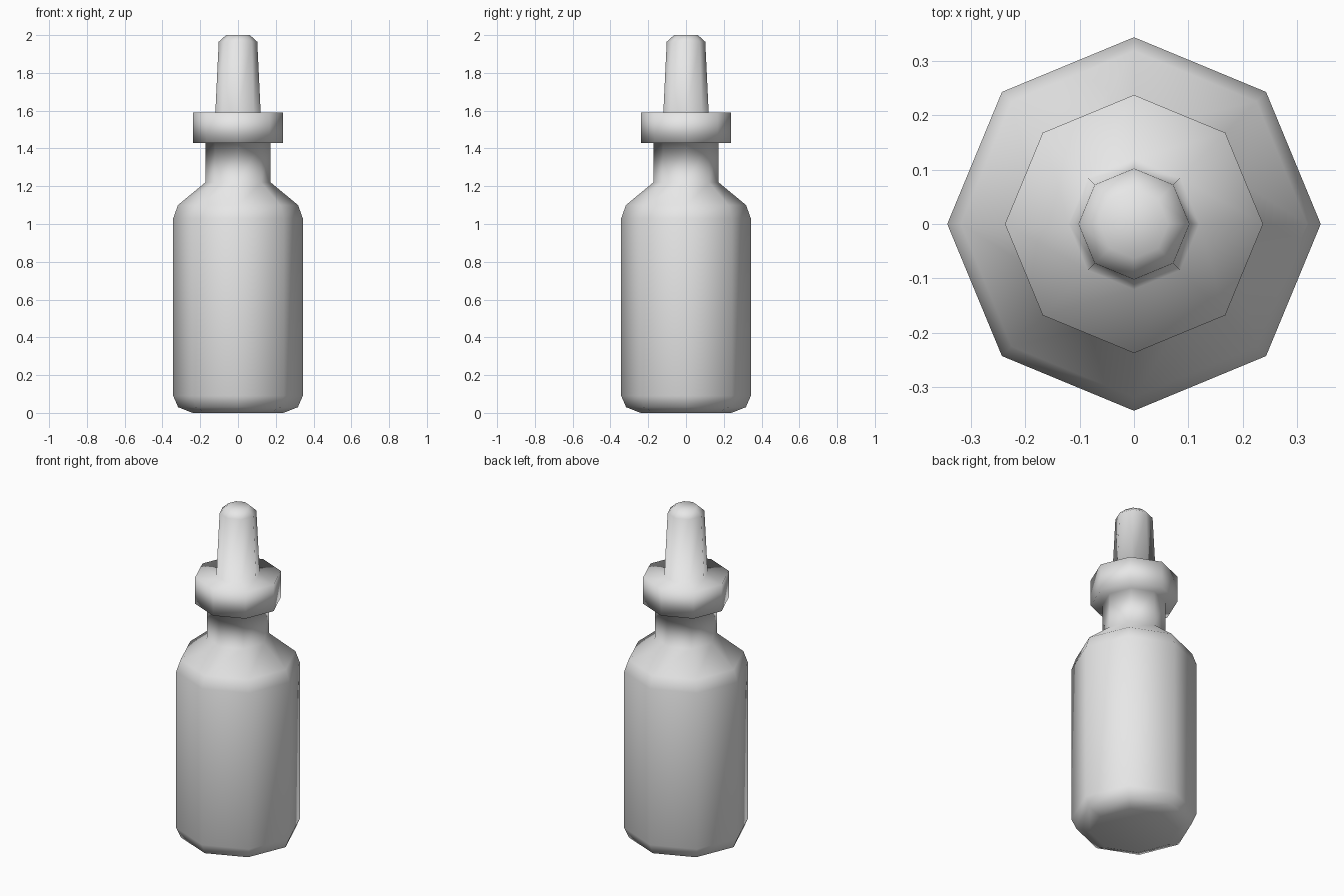
import bpy
import bmesh
from math import cos, sin, tau

cube = bpy.data.objects.get("Cube")
if cube:
    bpy.data.objects.remove(cube, do_unlink=True)

SIDES = 8

# One flat colour
grey = bpy.data.materials.new("plain_grey")
grey.use_nodes = True
colour = (0.8, 0.8, 0.8, 1)
grey.diffuse_color = colour
grey.node_tree.nodes["Principled BSDF"].inputs["Base Color"].default_value = colour

# Profile sections as (radius, height), from the base upward
body = [(0.24, 0), (0.317, 0.03), (0.343, 0.09), (0.343, 1.03)]
shoulder = [(0.318, 1.10), (0.173, 1.22)]
neck = [(0.173, 1.43)]
collar = [(0.237, 1.43), (0.237, 1.59)]
nozzle = [(0.12, 1.59), (0.102, 1.965), (0.063, 2.0)]


def lathe(name, profile, material):
    """Turn a profile into a closed, smooth, eight-sided solid."""
    bm = bmesh.new()
    angles = [tau * i / SIDES for i in range(SIDES)]
    rings = [[bm.verts.new((r * cos(a), r * sin(a), z)) for a in angles]
             for r, z in profile]
    for low, high in zip(rings, rings[1:]):
        for i in range(SIDES):
            j = (i + 1) % SIDES
            bm.faces.new((low[i], low[j], high[j], high[i]))
    bm.faces.new(rings[0][::-1])
    bm.faces.new(rings[-1])
    for face in bm.faces:
        face.smooth = True
    mesh = bpy.data.meshes.new(name)
    bm.to_mesh(mesh)
    bm.free()
    mesh.materials.append(material)
    obj = bpy.data.objects.new(name, mesh)
    bpy.context.collection.objects.link(obj)
    return obj


# Bottle, collar and nozzle form one continuous smooth skin
lathe("dropper_bottle", body + shoulder + neck + collar + nozzle, grey)
